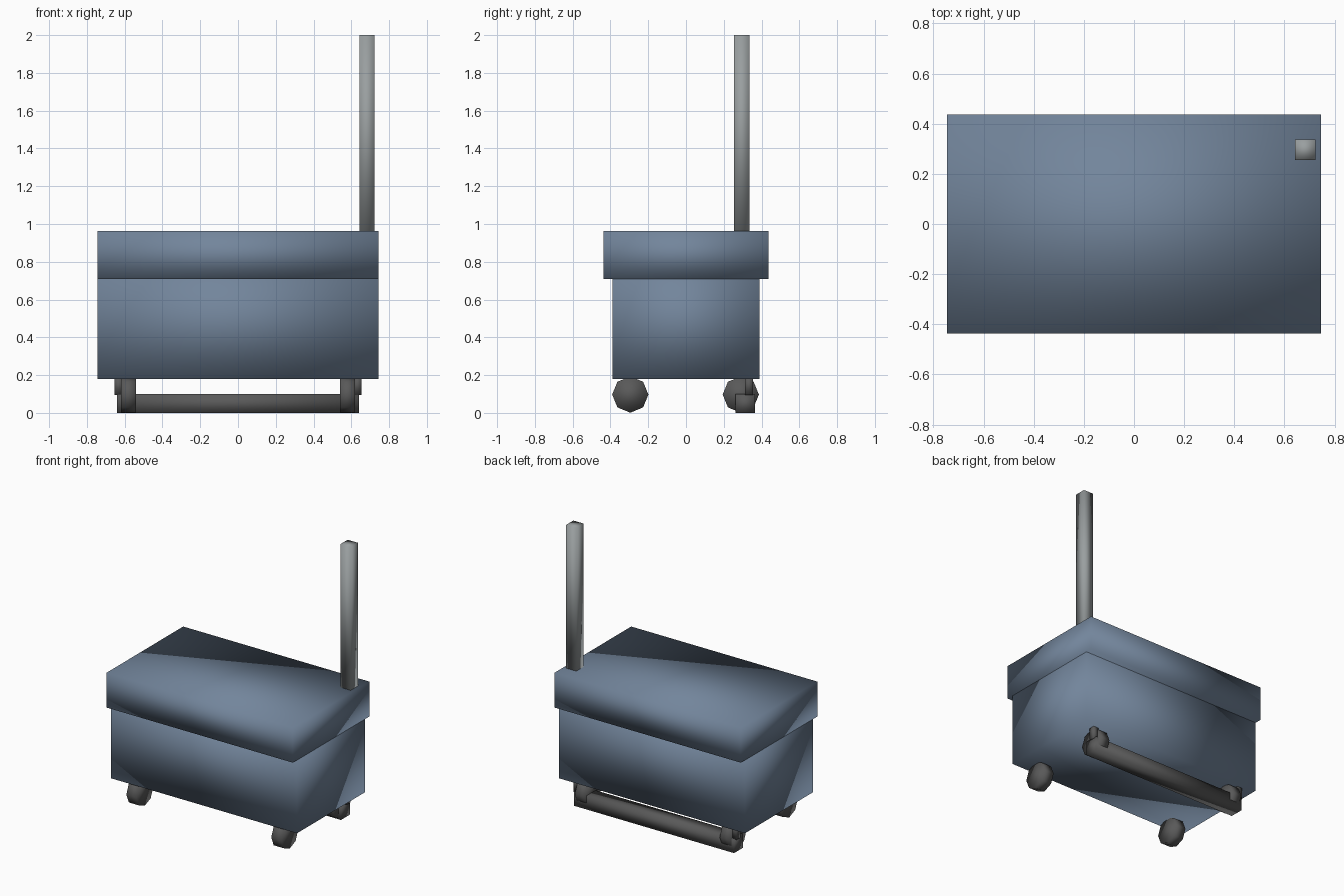
import bpy, bmesh, math
from mathutils import Matrix, Vector

cube = bpy.data.objects.get("Cube")
if cube:
    bpy.data.objects.remove(cube, do_unlink=True)


def make_material(name, rgb):
    mat = bpy.data.materials.new(name)
    mat.use_nodes = True
    mat.diffuse_color = (*rgb, 1)
    mat.node_tree.nodes["Principled BSDF"].inputs["Base Color"].default_value = (*rgb, 1)
    return mat


blue = make_material("slate blue", (0.17, 0.235, 0.33))
grey = make_material("light grey", (0.32, 0.345, 0.35))
dark = make_material("dark grey", (0.10, 0.10, 0.10))


def finish(bm, name, mat):
    """Turn the mesh into a softly shaded object."""
    for face in bm.faces:
        face.smooth = True
    mesh = bpy.data.meshes.new(name)
    bm.to_mesh(mesh)
    bm.free()
    mesh.materials.append(mat)
    obj = bpy.data.objects.new(name, mesh)
    bpy.context.collection.objects.link(obj)


def box(name, low, high, mat):
    low, high = Vector(low), Vector(high)
    bm = bmesh.new()
    matrix = Matrix.Translation((low + high) / 2) @ Matrix.Diagonal((*(high - low), 1))
    bmesh.ops.create_cube(bm, size=1, matrix=matrix)
    finish(bm, name, mat)


def wheel(name, centre, radius, width, mat):
    bm = bmesh.new()
    matrix = Matrix.Translation(centre) @ Matrix.Rotation(math.pi / 2, 4, "Y")
    bmesh.ops.create_cone(bm, cap_ends=True, segments=8, radius1=radius,
                          radius2=radius, depth=width, matrix=matrix)
    finish(bm, name, mat)


# Chest and overhanging lid
box("chest_body", (-0.744, -0.388, 0.18), (0.744, 0.388, 0.78), blue)
box("lid", (-0.745, -0.437, 0.71), (0.745, 0.437, 0.963), blue)

# Upright post on the lid
box("post", (0.642, 0.255, 0.95), (0.723, 0.337, 2.0), grey)

# Wheels at the four corners and bar hangers at the back
for side, x in (("left", 1), ("right", -1)):
    for end, y in (("front", -0.295), ("back", 0.29)):
        wheel(f"{end}_{side}_wheel", (x * 0.58, y, 0.097), 0.096, 0.08, dark)
    box(f"{side}_hanger", (x * 0.631 - 0.022, 0.312, 0.095),
        (x * 0.631 + 0.022, 0.355, 0.2), dark)

# Low bar across the back
box("back_bar", (-0.64, 0.263, 0), (0.64, 0.365, 0.1), dark)
